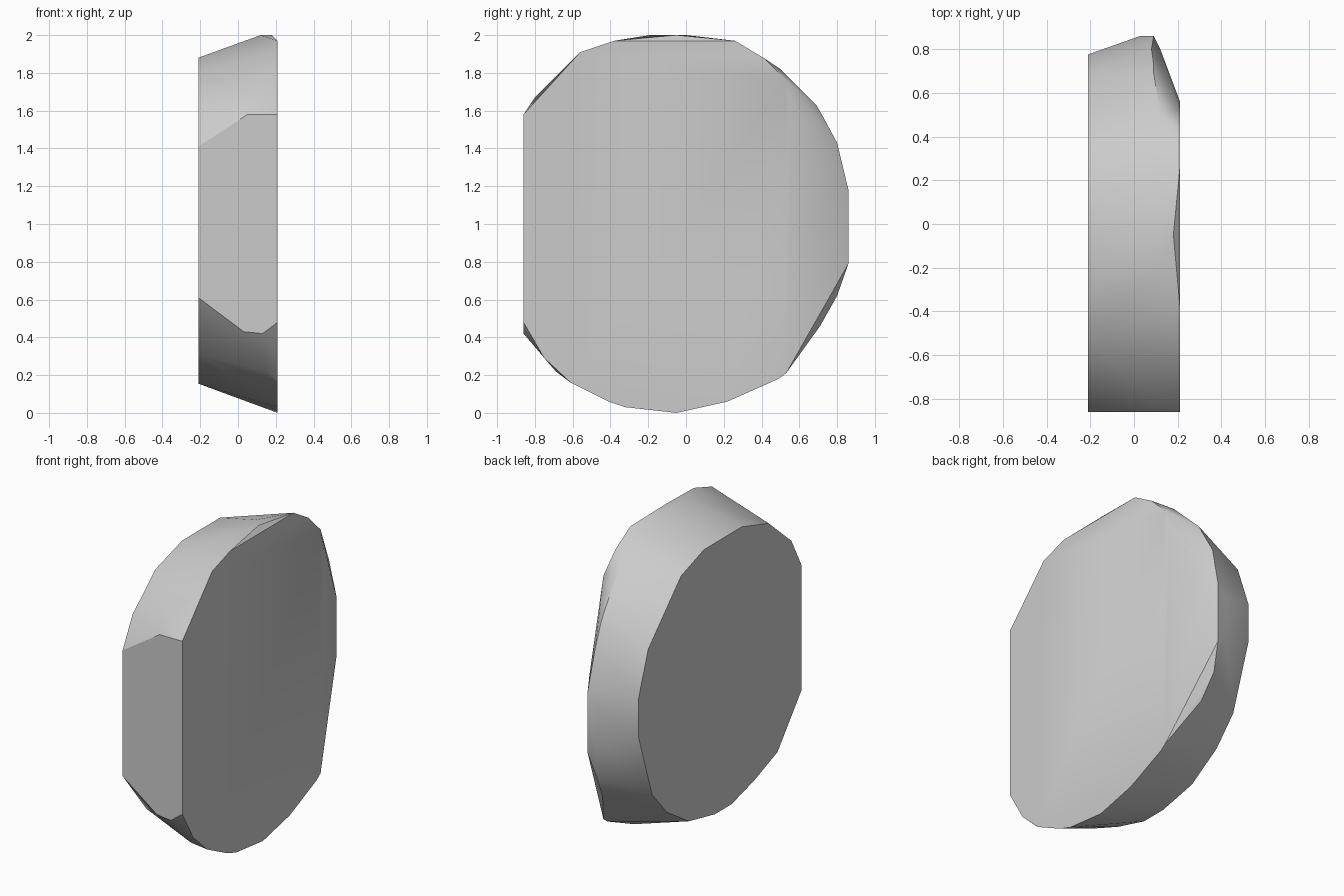
import bpy
import bmesh
import math

# Remove the default cube only
default_cube = bpy.data.objects.get("Cube")
if default_cube:
    bpy.data.objects.remove(default_cube, do_unlink=True)


def make_material(name, colour):
    material = bpy.data.materials.new(name)
    material.use_nodes = True
    material.diffuse_color = colour
    shader = material.node_tree.nodes["Principled BSDF"]
    shader.inputs["Base Color"].default_value = colour
    return material


def hull_object(name, points, material):
    """Wrap a convex surface round the points and merge its flat areas."""
    bm = bmesh.new()
    for point in points:
        bm.verts.new(point)
    hull = bmesh.ops.convex_hull(bm, input=bm.verts[:])
    loose = [v for v in hull["geom_interior"] if isinstance(v, bmesh.types.BMVert)]
    bmesh.ops.delete(bm, geom=list(set(loose)), context="VERTS")
    bmesh.ops.dissolve_limit(bm, angle_limit=math.radians(1),
                             verts=bm.verts[:], edges=bm.edges[:])
    bmesh.ops.recalc_face_normals(bm, faces=bm.faces[:])
    mesh = bpy.data.meshes.new(name)
    bm.to_mesh(mesh)
    bm.free()
    mesh.materials.append(material)
    result = bpy.data.objects.new(name, mesh)
    bpy.context.collection.objects.link(result)
    return result


half_width = 0.21
front = -0.86
back = 0.86

# Large flat side: outline as (y, z), clockwise from the upper front corner
wide_outline = [
    (front, 1.58), (-.56, 1.91), (-.38, 1.97), (.26, 1.97), (.41, 1.88),
    (.53, 1.76), (.56, 1.62), (.53, .21), (.49, .18), (.22, .06),
    (-.05, 0), (-.32, .03), (-.41, .06), (-.61, .16), (-.75, .29), (front, .48),
]

# Small flat side: outline as (y, z), in the same order
narrow_outline = [
    (front, 1.41), (-.76, 1.6), (-.53, 1.8), (-.26, 1.88), (.12, 1.88),
    (.35, 1.8), (.68, 1.46), (.775, 1.19), (.775, .93), (.64, .52),
    (.49, .35), (.27, .21), (.01, .155), (-.16, .155), (-.39, .22),
    (-.62, .31), (front, .61),
]

# Crest of the rim between the two sides, as (x, y, z)
rim_crest = [
    (.05, front, 1.58), (.08, -.8, 1.67), (.12, -.19, 2), (.12, 0, 2),
    (.18, -.05, 2), (.12, .5, 1.82), (.09, .69, 1.63), (.09, .73, 1.56),
    (.08, .8, 1.43), (.12, .8, 1.25), (.03, back, 1.1), (.09, back, 1.18),
    (.09, back, .79), (.03, back, .85), (.07, .8, .62), (.09, .71, .46),
    (.03, front, .43), (.13, front, .42), (.15, -.69, .22),
]

# Faceted slab
points = [(half_width, y, z) for y, z in wide_outline]
points += [(-half_width, y, z) for y, z in narrow_outline]
points += rim_crest
grey = make_material("plain grey", (0.6, 0.6, 0.6, 1))
slab = hull_object("faceted_slab", points, grey)

# Soft rim facets with crisp edges round the flat sides
bpy.ops.object.select_all(action="DESELECT")
slab.select_set(True)
bpy.context.view_layer.objects.active = slab
bpy.ops.object.shade_smooth_by_angle(angle=math.radians(30))
